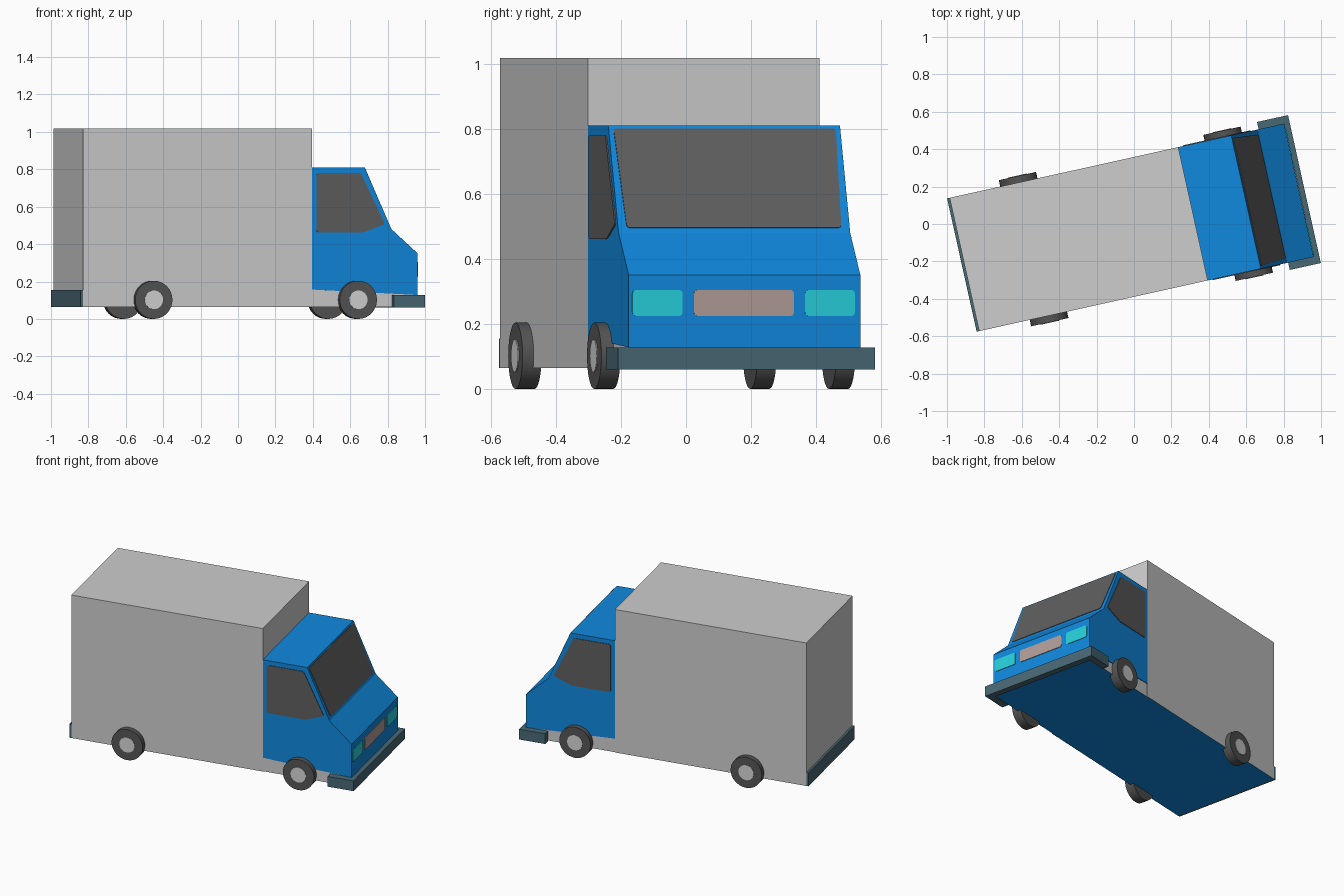
import bpy, bmesh, math
from mathutils import Matrix, Vector

if "Cube" in bpy.data.objects:
    bpy.data.objects.remove(bpy.data.objects["Cube"])

# The truck is built along +x, then the whole thing is turned in plan
PLACE = Matrix.Rotation(math.radians(12.5), 4, 'Z') @ Matrix.Translation((0, -0.015, 0))
HALF = 0.365   # half width of the body


def material(name, rgb):
    m = bpy.data.materials.new(name)
    m.diffuse_color = (*rgb, 1)
    m.use_nodes = True
    m.node_tree.nodes["Principled BSDF"].inputs["Base Color"].default_value = m.diffuse_color
    return m


BLUE = material("cab blue", (0.005, 0.246, 0.73))
GREY = material("box light grey", (0.61, 0.61, 0.61))
GLASS = material("window grey", (0.114, 0.114, 0.114))
SLATE = material("bumper slate", (0.065, 0.138, 0.174))
TYRE = material("tyre dark grey", (0.09, 0.09, 0.09))
HUB = material("hub grey", (0.66, 0.66, 0.66))
LAMP = material("lamp teal", (0.019, 0.631, 0.716))
GRILLE = material("grille pink grey", (0.445, 0.342, 0.314))


def finish(name, bm, *mats):
    bmesh.ops.recalc_face_normals(bm, faces=bm.faces)
    me = bpy.data.meshes.new(name)
    bm.to_mesh(me)
    bm.free()
    for m in mats:
        me.materials.append(m)
    ob = bpy.data.objects.new(name, me)
    bpy.context.collection.objects.link(ob)
    ob.matrix_world = PLACE
    return ob


def extrude(name, points, direction, mat, rounding=0):
    """Extrude a flat outline, with optionally rounded corners."""
    bm = bmesh.new()
    bm.faces.new([bm.verts.new(p) for p in points])
    if rounding:
        bmesh.ops.bevel(bm, geom=bm.verts[:], offset=rounding, segments=3,
                        profile=0.5, affect='VERTICES')
    ext = bmesh.ops.extrude_face_region(bm, geom=bm.faces[:])
    moved = [g for g in ext["geom"] if isinstance(g, bmesh.types.BMVert)]
    bmesh.ops.translate(bm, verts=moved, vec=Vector(direction))
    return finish(name, bm, mat)


def side_profile(name, profile, half, mat):
    return extrude(name, [(x, -half, z) for x, z in profile], (0, 2 * half, 0), mat)


def block(name, x0, x1, half, z0, z1, mat):
    return side_profile(name, [(x0, z0), (x1, z0), (x1, z1), (x0, z1)], half, mat)


def blue_underside(ob):
    ob.data.materials.append(BLUE)
    for f in ob.data.polygons:
        if f.normal.z < -0.9:
            f.material_index = 1


def cylinder(name, centre, radius, width, mat):
    bm = bmesh.new()
    bmesh.ops.create_cone(bm, cap_ends=True, segments=32, radius1=radius,
                          radius2=radius, depth=width,
                          matrix=Matrix.Translation(centre) @ Matrix.Rotation(math.pi / 2, 4, 'X'))
    ob = finish(name, bm, mat)
    ob.data.shade_smooth()
    ob.data.set_sharp_from_angle(angle=math.radians(35))


# Cargo box, with a low chassis running forward under the cab
blue_underside(block("cargo_box", -0.932, 0.32, HALF, 0.065, 1.018, GREY))
blue_underside(block("chassis", 0.32, 0.89, HALF - 0.004, 0.065, 0.17, GREY))

# Cab with sloping windscreen and bonnet
side_profile("cab", [(0.32, 0.157), (0.90, 0.128), (0.90, 0.35), (0.756, 0.48),
                     (0.61, 0.81), (0.32, 0.81)], HALF, BLUE)

# Windscreen plate on the slope
extrude("windscreen", [(0.614, -0.35, 0.80), (0.614, 0.35, 0.80),
                       (0.749, 0.338, 0.495), (0.749, -0.338, 0.495)],
        (0.0037, 0, 0.0016), GLASS, 0.01)

# Side windows
window = [(0.346, 0.78), (0.587, 0.78), (0.72, 0.507), (0.6, 0.462), (0.346, 0.462)]
for side, label in ((-1, "right"), (1, "left")):
    extrude(label + "_window", [(x, side * HALF, z) for x, z in window],
            (0, side * 0.004, 0), GLASS, 0.012)


# Lamps and grille on the nose
def nose_plate(name, y0, y1, mat):
    extrude(name, [(0.90, y0, 0.224), (0.90, y1, 0.224), (0.90, y1, 0.305), (0.90, y0, 0.305)],
            (0.004, 0, 0), mat, 0.012)


nose_plate("grille", -0.16, 0.155, GRILLE)
nose_plate("right_lamp", -0.354, -0.196, LAMP)
nose_plate("left_lamp", 0.19, 0.347, LAMP)

# Wrap-around front bumper and thin rear bumper
w = 0.405
extrude("front_bumper", [(0.76, -w, 0.06), (0.93, -w, 0.06), (0.93, w, 0.06), (0.76, w, 0.06),
                         (0.76, HALF - 0.006, 0.06), (0.888, HALF - 0.006, 0.06),
                         (0.888, 0.006 - HALF, 0.06), (0.76, 0.006 - HALF, 0.06)],
        (0, 0, 0.068), SLATE)
block("rear_bumper", -0.946, -0.932, HALF, 0.065, 0.155, SLATE)

# Wheels with flush hubs
for x, place in ((-0.553, "rear"), (0.567, "front")):
    for side, label in ((-1, "right"), (1, "left")):
        name = place + "_" + label
        cylinder(name + "_tyre", (x, side * 0.37, 0.102), 0.102, 0.06, TYRE)
        cylinder(name + "_hub", (x, side * 0.399, 0.102), 0.05, 0.008, HUB)
